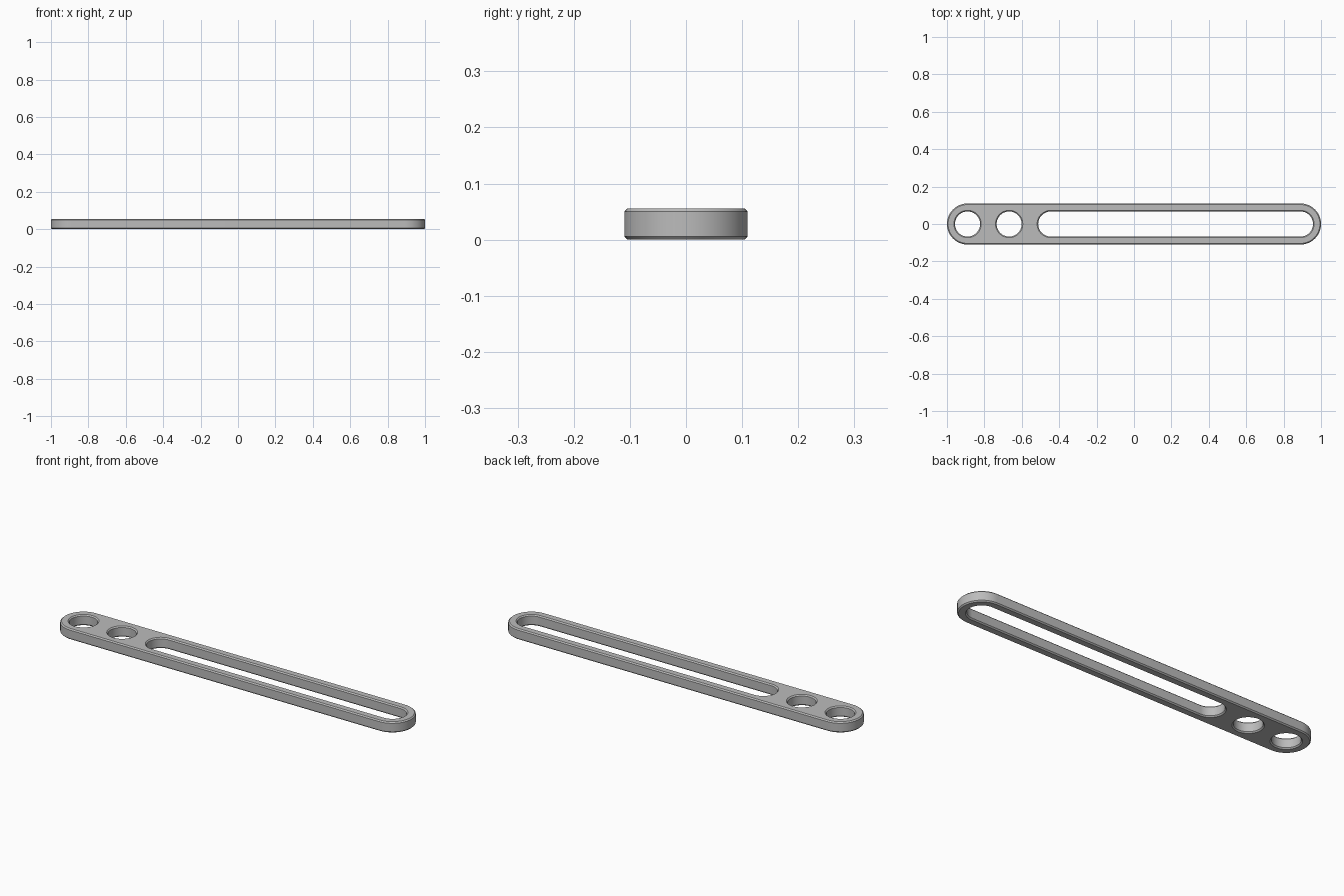
import bpy, bmesh, math

if "Cube" in bpy.data.objects:
    bpy.data.objects.remove(bpy.data.objects["Cube"], do_unlink=True)

HEIGHT, CHAMFER, SEGMENTS = 0.056, 0.006, 32
PITCH, END, OUTER_R, HOLE_R = 0.2225, 0.89, 0.11, 0.067

grey = bpy.data.materials.new("plain grey")
grey.use_nodes = True
colour = (0.5, 0.5, 0.5, 1)
grey.diffuse_color = colour
grey.node_tree.nodes["Principled BSDF"].inputs["Base Color"].default_value = colour

bm = bmesh.new()


def ring(x0, x1, r, z):
    """Closed outline with round ends centred on x0 and x1."""
    verts = []
    n = SEGMENTS
    for cx, start in ((x1, -math.pi / 2), (x0, math.pi / 2)):
        # A plain circle shares its end points between both halves
        for i in range(n if x0 == x1 else n + 1):
            a = start + math.pi * i / n
            verts.append(bm.verts.new((cx + r * math.cos(a), r * math.sin(a), z)))
    return verts


def wall(x0, x1, r, widen):
    """Upright wall with chamfered rims; returns bottom and top rim edges."""
    levels = ((widen, 0), (0, CHAMFER), (0, HEIGHT - CHAMFER), (widen, HEIGHT))
    rings = [ring(x0, x1, r + dr, z) for dr, z in levels]
    for low, high in zip(rings, rings[1:]):
        for i in range(len(low)):
            j = (i + 1) % len(low)
            bm.faces.new((low[i], low[j], high[j], high[i]))
    return [[bm.edges.get((c[i - 1], c[i])) for i in range(len(c))]
            for c in (rings[0], rings[-1])]


# Outer edge, two round holes and the long slot
rims = [
    wall(-END, END, OUTER_R, -CHAMFER),
    wall(-END, -END, HOLE_R, CHAMFER),
    wall(-END + PITCH, -END + PITCH, HOLE_R, CHAMFER),
    wall(-END + 2 * PITCH, END, HOLE_R, CHAMFER),
]

# Flat bottom and top
for side, direction in ((0, -1), (1, 1)):
    edges = [e for rim in rims for e in rim[side]]
    bmesh.ops.triangle_fill(bm, edges=edges, use_beauty=True, normal=(0, 0, direction))
bmesh.ops.recalc_face_normals(bm, faces=bm.faces[:])

mesh = bpy.data.meshes.new("slotted_bar")
bm.to_mesh(mesh)
bm.free()
mesh.materials.append(grey)
bar = bpy.data.objects.new("slotted_bar", mesh)
bpy.context.collection.objects.link(bar)

bpy.ops.object.select_all(action="DESELECT")
bar.select_set(True)
bpy.context.view_layer.objects.active = bar
bpy.ops.object.shade_smooth_by_angle(angle=math.radians(30))
